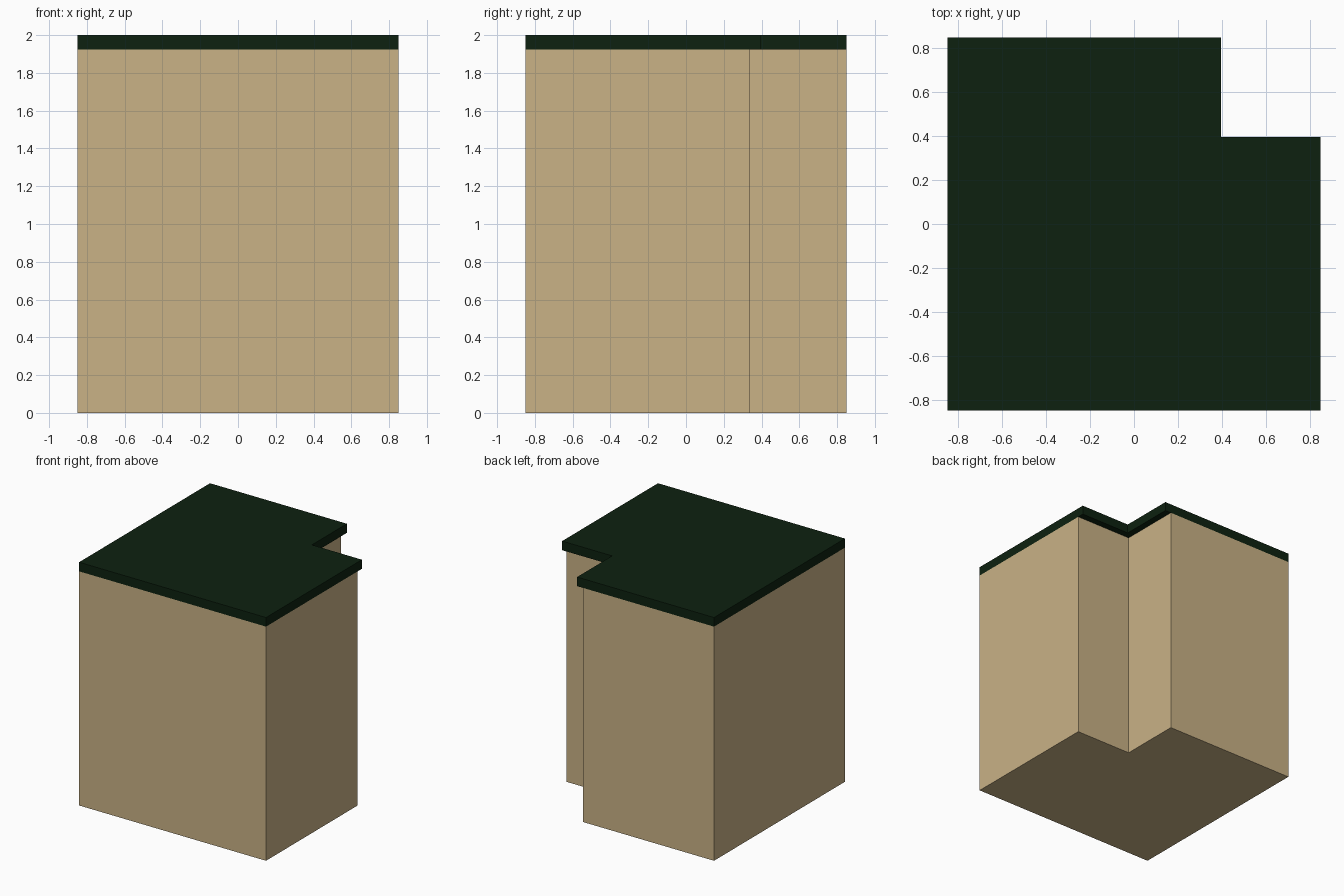
import bpy, bmesh

if "Cube" in bpy.data.objects:
    bpy.data.objects.remove(bpy.data.objects["Cube"])

def material(name, rgb):
    m = bpy.data.materials.new(name)
    m.diffuse_color = (*rgb, 1)
    m.use_nodes = True
    m.node_tree.nodes["Principled BSDF"].inputs["Base Color"].default_value = m.diffuse_color
    return m

def corner_block(name, notch, z0, z1, mat, half=0.85):
    """Square block with its back right corner cut out at x = y = notch."""
    outline = [(-half, -half), (half, -half), (half, notch),
               (notch, notch), (notch, half), (-half, half)]
    bm = bmesh.new()
    base = bm.faces.new([bm.verts.new((x, y, z0)) for x, y in outline])
    ext = bmesh.ops.extrude_face_region(bm, geom=[base], use_keep_orig=True)
    top = [v for v in ext["geom"] if isinstance(v, bmesh.types.BMVert)]
    bmesh.ops.translate(bm, verts=top, vec=(0, 0, z1 - z0))
    bmesh.ops.recalc_face_normals(bm, faces=bm.faces)
    mesh = bpy.data.meshes.new(name)
    bm.to_mesh(mesh)
    bm.free()
    mesh.materials.append(mat)
    ob = bpy.data.objects.new(name, mesh)
    bpy.context.collection.objects.link(ob)
    return ob

wood = material("light wood", (0.585, 0.445, 0.24))
green = material("dark green", (0.004, 0.0155, 0.005))

# cabinet body, and worktop overhanging only at the notch
corner_block("cabinet_body", 0.34, 0.0, 1.925, wood)
corner_block("worktop", 0.395, 1.925, 2.0, green)
